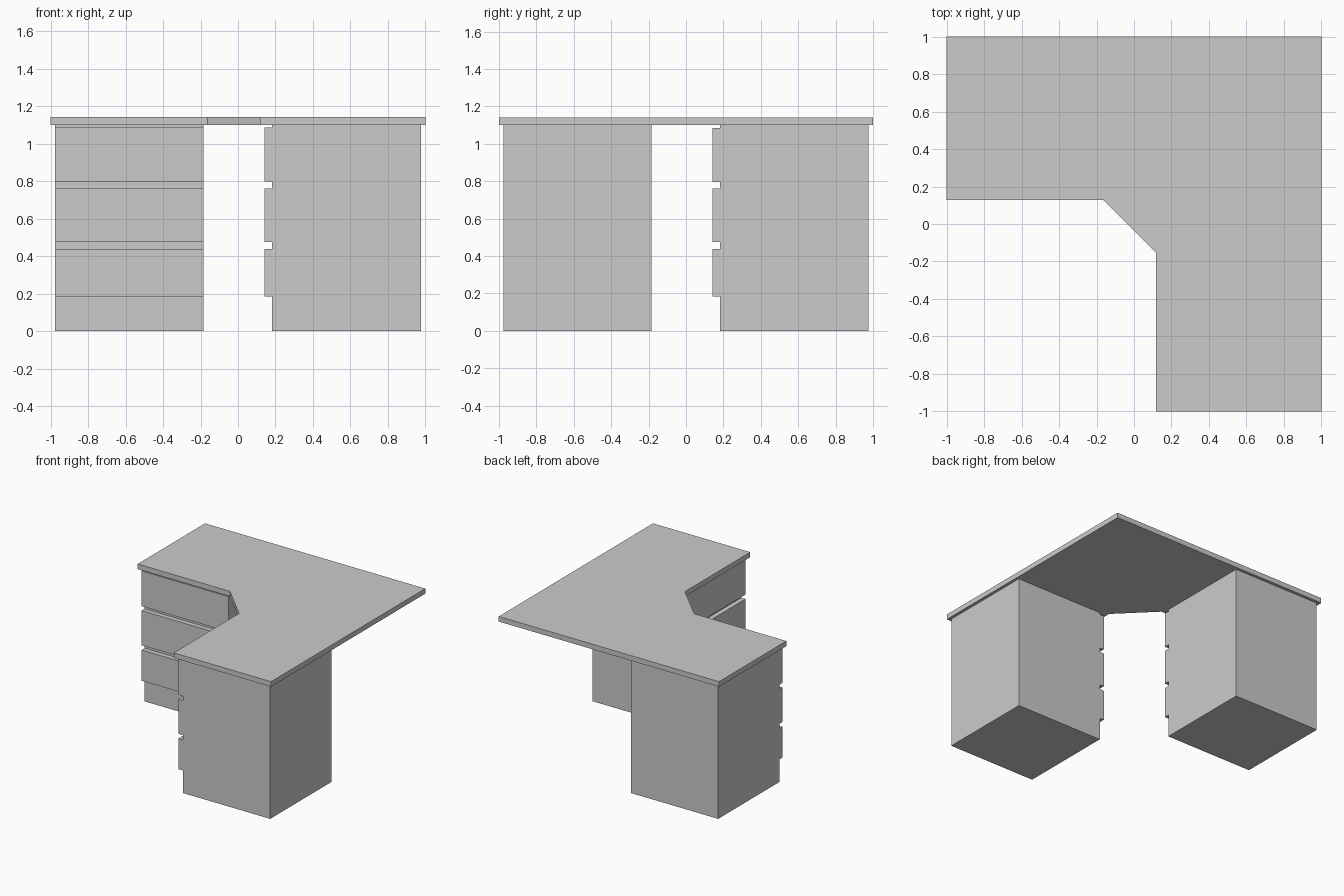
import bpy, bmesh

if "Cube" in bpy.data.objects:
    bpy.data.objects.remove(bpy.data.objects["Cube"])


def prism(name, outline, z0, z1):
    """Extrude a flat outline from z0 up to z1."""
    bm = bmesh.new()
    face = bm.faces.new([bm.verts.new((x, y, z0)) for x, y in outline])
    ext = bmesh.ops.extrude_face_region(bm, geom=[face])
    verts = [g for g in ext["geom"] if isinstance(g, bmesh.types.BMVert)]
    bmesh.ops.translate(bm, verts=verts, vec=(0, 0, z1 - z0))
    bmesh.ops.recalc_face_normals(bm, faces=bm.faces)
    mesh = bpy.data.meshes.new(name)
    bm.to_mesh(mesh)
    bm.free()
    obj = bpy.data.objects.new(name, mesh)
    bpy.context.collection.objects.link(obj)
    return obj


def box(name, a0, a1, b0, b1, z0, z1, swap):
    """Box in x/y, reflected across the desk diagonal when swap is set."""
    pts = [(a0, b0), (a1, b0), (a1, b1), (a0, b1)]
    return prism(name, [(b, a) if swap else (a, b) for a, b in pts], z0, z1)


# L-shaped desktop with a chamfered inner corner
prism("desktop", [(-1, 1), (-1, 0.127), (-0.163, 0.127), (0.117, -0.153),
                  (0.117, -1), (1, -1), (1, 1)], 1.10, 1.142)

# Two pedestals, mirrored across the diagonal, each with three drawer fronts
DRAWERS = {"bottom": (0.185, 0.437), "middle": (0.476, 0.76), "top": (0.797, 1.086)}
for side, swap in (("left", False), ("right", True)):
    box(f"{side}_cabinet", -0.976, -0.184, 0.182, 0.976, 0, 1.10, swap)
    for level, (z0, z1) in DRAWERS.items():
        box(f"{side}_{level}_drawer", -0.976, -0.184, 0.142, 0.182, z0, z1, swap)
